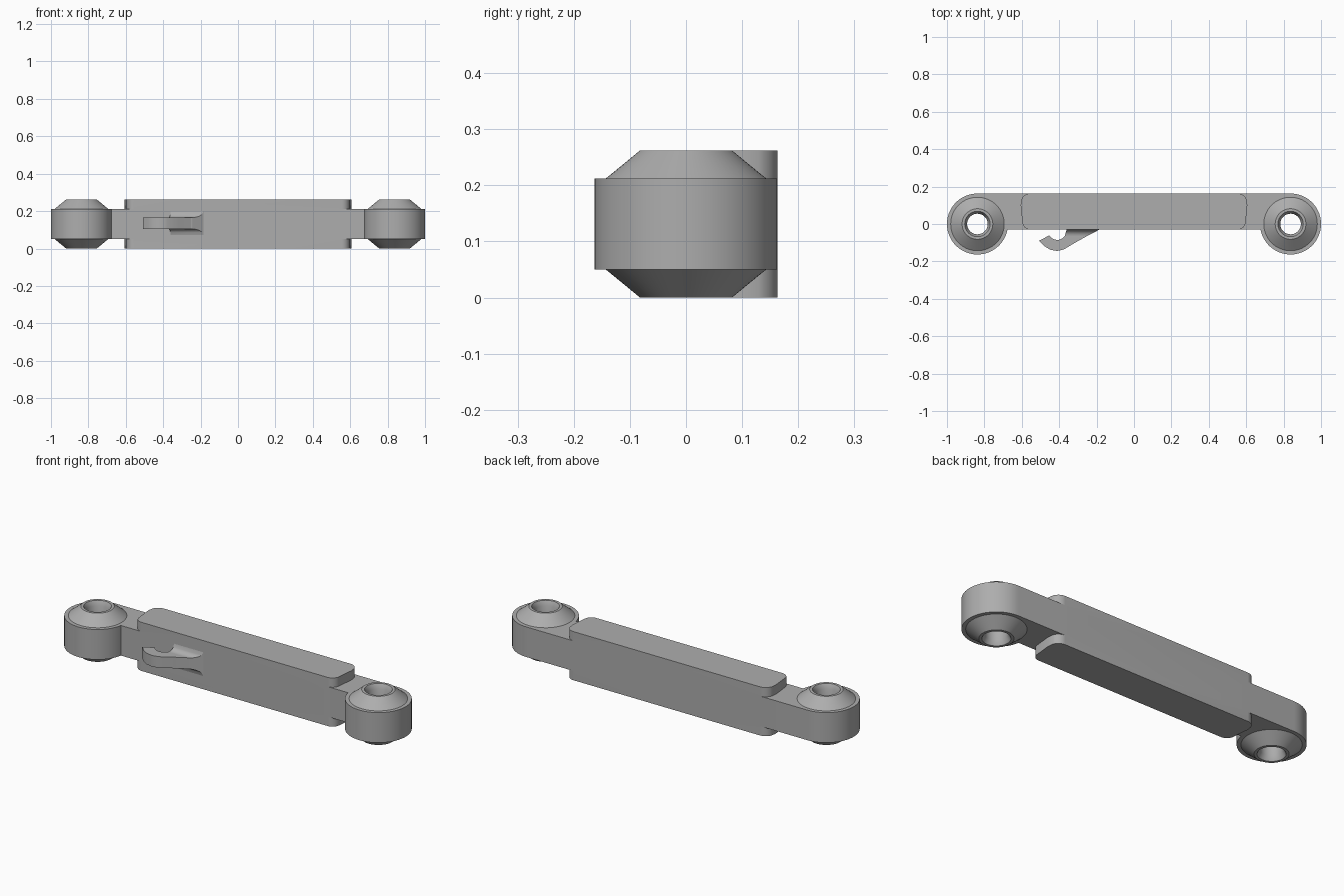
import bpy, bmesh
from math import cos, sin, pi, radians, asin, sqrt

cube = bpy.data.objects.get("Cube")
if cube:
    bpy.data.objects.remove(cube, do_unlink=True)

HEIGHT, LOW, HIGH = 0.262, 0.05, 0.212
EYE_X, EYE_R, FRONT, BUSH_R = 0.837, 0.163, -0.03, 0.143

metal = bpy.data.materials.new("grey metal")
GREY = (0.42, 0.42, 0.42, 1)
metal.diffuse_color = GREY
metal.use_nodes = True
metal.node_tree.nodes["Principled BSDF"].inputs["Base Color"].default_value = GREY


def finish(name, bm):
    bmesh.ops.recalc_face_normals(bm, faces=bm.faces)
    mesh = bpy.data.meshes.new(name)
    bm.to_mesh(mesh)
    bm.free()
    mesh.materials.append(metal)
    obj = bpy.data.objects.new(name, mesh)
    bpy.context.collection.objects.link(obj)
    return obj


def prism(name, outline, z0, z1):
    bm = bmesh.new()
    face = bm.faces.new([bm.verts.new((x, y, z0)) for x, y in outline])
    new = bmesh.ops.extrude_face_region(bm, geom=[face])["geom"]
    top = [v for v in new if isinstance(v, bmesh.types.BMVert)]
    bmesh.ops.translate(bm, verts=top, vec=(0, 0, z1 - z0))
    return finish(name, bm)


def arc(cx, cy, r, a0, a1, n):
    angles = [radians(a0 + (a1 - a0) * i / n) for i in range(n + 1)]
    return [(cx + r * cos(a), cy + r * sin(a)) for a in angles]


def mirrored(half):
    return half + [(-x, y) for x, y in reversed(half)]


def lathe(name, profile, cx, n=64):
    bm = bmesh.new()
    rings = [[bm.verts.new((cx + r * cos(2 * pi * i / n), r * sin(2 * pi * i / n), z))
              for i in range(n)] for r, z in profile]
    for a, b in zip(rings, rings[1:] + rings[:1]):
        for i in range(n):
            j = (i + 1) % n
            bm.faces.new((a[i], a[j], b[j], b[i]))
    return finish(name, bm)


def boolean(target, tool, operation):
    mod = target.modifiers.new("cut", "BOOLEAN")
    mod.object, mod.operation, mod.solver = tool, operation, "EXACT"
    bpy.context.view_layer.objects.active = target
    bpy.ops.object.modifier_apply(modifier=mod.name)
    bpy.data.objects.remove(tool, do_unlink=True)


# Link with a round eye at each end
meet = 180 + math_deg if (math_deg := asin(-FRONT / EYE_R) * 180 / pi) < 0 else math_deg - 180
link = prism("link_bar", mirrored(arc(EYE_X, 0, EYE_R, 90, meet, 48)), LOW, HIGH)

# Thicker centre block with rounded ends
end = (arc(0.555, 0.113, 0.05, 90, 20, 8) + [(0.606, 0.1)]
       + arc(0.555, 0.012, 0.042, -5, -90, 8))
boolean(link, prism("centre_block", mirrored(end), 0, HEIGHT), "UNION")

# Eye holes
for side in (-1, 1):
    hole = prism("eye_cutter", arc(side * EYE_X, 0, BUSH_R, 0, 354.375, 63), -0.1, 0.4)
    boolean(link, hole, "DIFFERENCE")

# Coned bushings with a chamfered bore
upper = [(BUSH_R, HIGH), (0.082, HEIGHT), (0.068, HEIGHT), (0.055, 0.238)]
profile = upper + [(r, HEIGHT - z) for r, z in reversed(upper)]
bushings = [lathe(name, profile, side * EYE_X)
            for name, side in (("right_bushing", -1), ("left_bushing", 1))]

# Hook on the front face
hook_mid, hook_half = 0.135, 0.03
notch = arc(-0.41, -0.036, 0.049, -5, -150, 14)
outer = [(-0.508, -0.09), (-0.48, -0.118), (-0.447, -0.138), (-0.41, -0.144),
         (-0.375, -0.136), (-0.315, -0.1), (-0.25, -0.064), (-0.185, FRONT)]
hook = prism("hook", [(-0.36, FRONT)] + notch + outer,
             hook_mid - hook_half, hook_mid + hook_half)

# Fillet flaring from the hook sides into the front face
bm = bmesh.new()
rings = []
R, N = 0.034, 8
for i in range(N + 1):
    d = R * i / N
    w = hook_half + R - sqrt(R * R - (R - d) ** 2)
    left, right = -0.36 - 0.01 * i / N, -0.185 - 1.9 * d
    y = FRONT - d
    rings.append([bm.verts.new((x, y, hook_mid + s * w))
                  for x, s in ((left, -1), (right, -1), (right, 1), (left, 1))])
for a, b in zip(rings, rings[1:]):
    for i in range(4):
        j = (i + 1) % 4
        bm.faces.new((a[i], a[j], b[j], b[i]))
bm.faces.new(rings[0])
bm.faces.new(rings[-1])
flare = finish("hook_fillet", bm)

# Smooth shading with sharp edges kept
bpy.ops.object.select_all(action="DESELECT")
for obj in [link, hook, flare] + bushings:
    obj.select_set(True)
bpy.context.view_layer.objects.active = link
bpy.ops.object.shade_smooth_by_angle(angle=radians(30))
